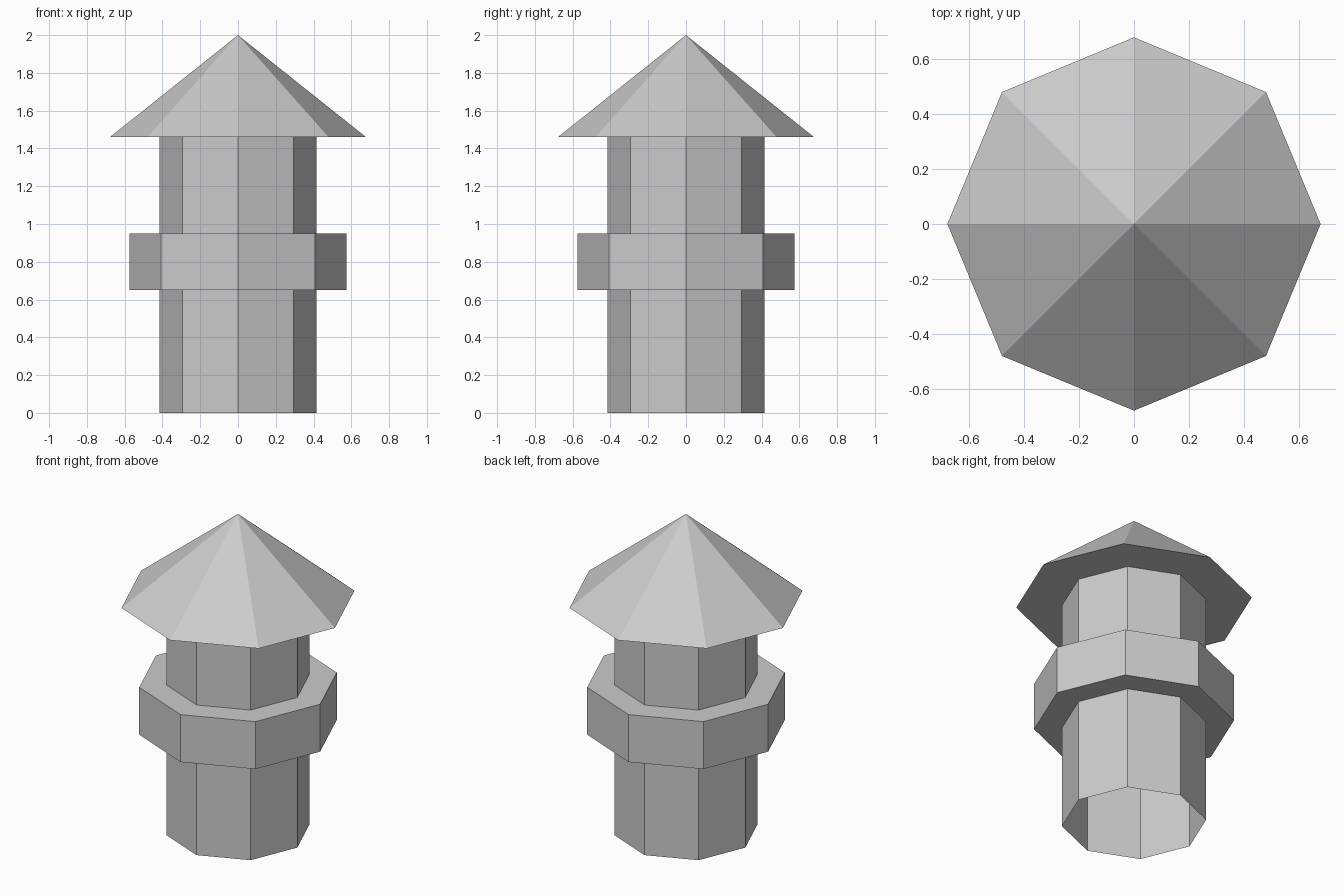
import bpy
import bmesh
from math import cos, sin, tau

SIDES = 8

cube = bpy.data.objects.get("Cube")
if cube:
    bpy.data.objects.remove(cube, do_unlink=True)

grey = bpy.data.materials.new("light grey")
grey.use_nodes = True
colour = (0.6, 0.6, 0.6, 1)
grey.diffuse_color = colour
grey.node_tree.nodes["Principled BSDF"].inputs["Base Color"].default_value = colour


def lathe(name, profile, closed=False):
    """Turn a (radius, height) profile, listed upwards on the outside, into an eight-sided part."""
    bm = bmesh.new()
    rings = []
    for radius, z in profile:
        if radius == 0:
            rings.append([bm.verts.new((0, 0, z))] * SIDES)
        else:
            rings.append([bm.verts.new((radius * cos(tau * i / SIDES),
                                        radius * sin(tau * i / SIDES), z))
                          for i in range(SIDES)])
    pairs = list(zip(rings, rings[1:]))
    if closed:
        pairs.append((rings[-1], rings[0]))
    for low, high in pairs:
        for i in range(SIDES):
            j = (i + 1) % SIDES
            corners = [low[i], low[j], high[j], high[i]]
            bm.faces.new(list(dict.fromkeys(corners)))
    mesh = bpy.data.meshes.new(name)
    bm.to_mesh(mesh)
    bm.free()
    mesh.materials.append(grey)
    part = bpy.data.objects.new(name, mesh)
    bpy.context.collection.objects.link(part)
    return part


# Hollow shaft, open at the foot
SHAFT = 0.415
EAVE = 1.46
lathe("tower_shaft", [(SHAFT, 0), (SHAFT, EAVE)])

# Collar wrapped around the shaft
lathe("collar", [(SHAFT, 0.65), (0.575, 0.65), (0.575, 0.95), (SHAFT, 0.95)])

# Pointed roof with a flat underside
lathe("roof", [(0, EAVE), (0.678, EAVE), (0, 2)])
